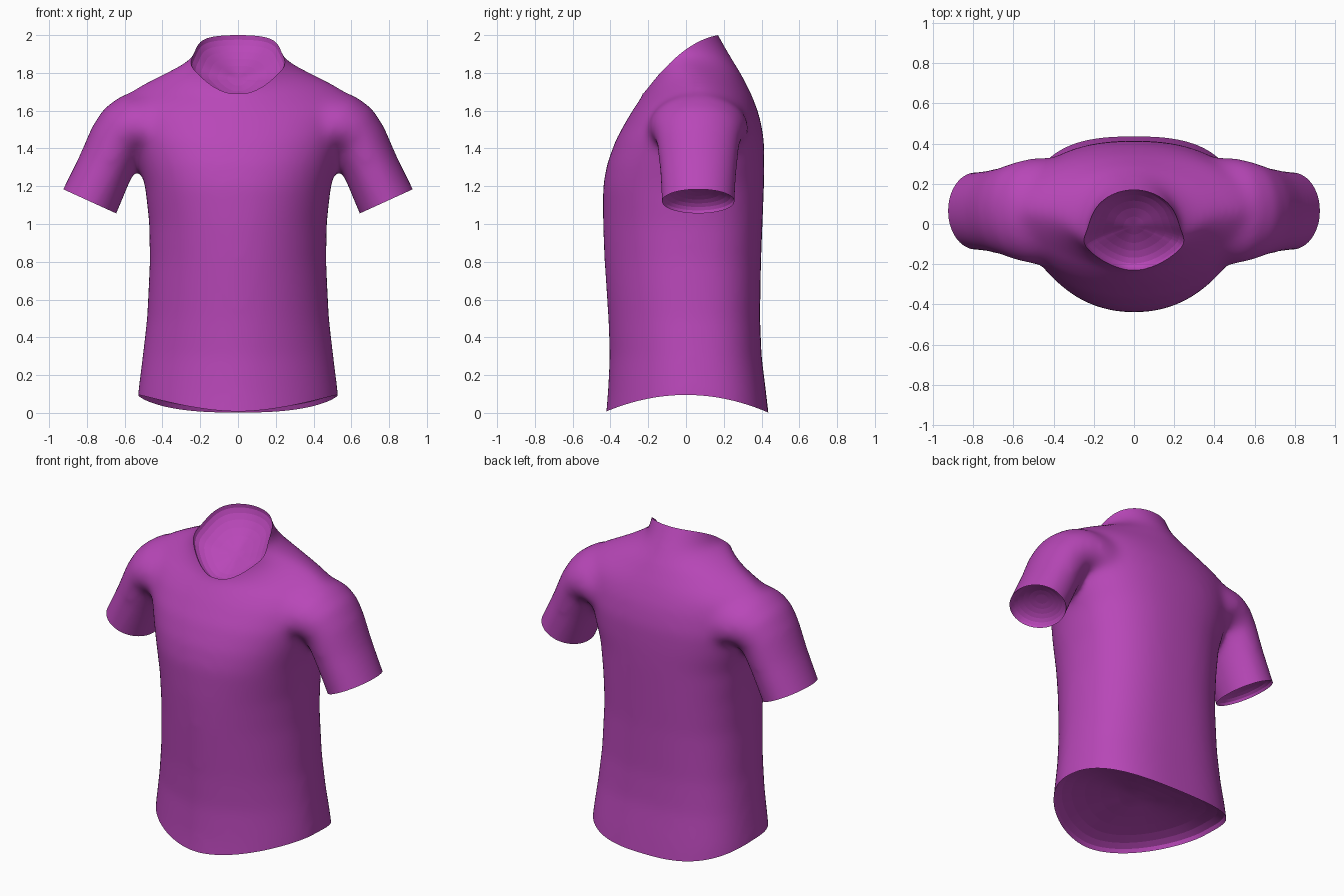
import bpy, bmesh, math
from mathutils import Vector

if "Cube" in bpy.data.objects:
    bpy.data.objects.remove(bpy.data.objects["Cube"])

SEG = 64


def loft(bm, rings):
    """Closed solid through a list of point rings."""
    loops = [[bm.verts.new(p) for p in r] for r in rings]
    for a, b in zip(loops, loops[1:]):
        for i in range(SEG):
            j = (i + 1) % SEG
            bm.faces.new((a[i], a[j], b[j], b[i]))
    bm.faces.new(loops[0][::-1])
    bm.faces.new(loops[-1])


def spow(v, e):
    return math.copysign(abs(v) ** e, v)


def torso_ring(z, hw, front, back, cy, nf, nb):
    """Superellipse section with different front and back halves."""
    pts = []
    for i in range(SEG):
        a = 2 * math.pi * i / SEG
        c, s = math.cos(a), math.sin(a)
        n, depth = (nb, back - cy) if s > 0 else (nf, cy - front)
        pts.append((hw * spow(c, 2 / n), cy + depth * spow(s, 2 / n), z))
    return pts


def sleeve_ring(side, x, z, tilt, r, ry):
    """Ellipse centred on the sleeve path, tilted in the front plane."""
    ux, uz = math.cos(math.radians(tilt)), math.sin(math.radians(tilt))
    pts = []
    for i in range(SEG):
        a = 2 * math.pi * i / SEG * side
        k = r * math.cos(a)
        pts.append((side * (x + ux * k), 0.065 + ry * math.sin(a), z + uz * k))
    return pts[::-1]


# Torso: z, half width, front y, back y, y of widest point, front and back roundness
TORSO = [
    (-0.12, 0.545, -0.435, 0.45, 0.01, 1.8, 2.7),
    (0.10, 0.530, -0.415, 0.425, 0.01, 1.8, 2.7),
    (0.30, 0.505, -0.405, 0.400, 0.01, 1.8, 2.65),
    (0.50, 0.482, -0.412, 0.392, 0.01, 1.85, 2.6),
    (0.80, 0.467, -0.432, 0.397, 0.01, 1.9, 2.5),
    (1.00, 0.470, -0.440, 0.405, 0.02, 2.0, 2.5),
    (1.20, 0.492, -0.440, 0.413, 0.03, 2.15, 2.4),
    (1.32, 0.525, -0.418, 0.415, 0.05, 2.2, 2.4),
    (1.45, 0.565, -0.370, 0.413, 0.06, 2.2, 2.3),
    (1.57, 0.610, -0.303, 0.390, 0.06, 2.0, 2.1),
    (1.64, 0.620, -0.258, 0.365, 0.06, 1.75, 2.0),
    (1.69, 0.585, -0.224, 0.345, 0.06, 1.55, 1.85),
    (1.74, 0.505, -0.220, 0.320, 0.06, 1.4, 1.75),
    (1.79, 0.405, -0.220, 0.295, 0.05, 1.4, 1.75),
    (1.84, 0.305, -0.220, 0.265, 0.01, 1.65, 1.8),
    (1.89, 0.232, -0.220, 0.235, -0.03, 2.1, 2.0),
    (1.95, 0.220, -0.220, 0.200, -0.03, 2.1, 2.0),
    (2.00, 0.220, -0.220, 0.172, -0.03, 2.1, 2.0),
    (2.12, 0.220, -0.220, 0.105, -0.03, 2.1, 2.0),
]
# Sleeve from cuff into the chest: x, z, tilt, radius, half depth in y
SLEEVE = [(0.835, 1.01, 24.5, 0.158, 0.194), (0.785, 1.12, 24.5, 0.157, 0.195),
          (0.702, 1.302, 24.5, 0.150, 0.207), (0.640, 1.44, 28, 0.153, 0.222),
          (0.575, 1.49, 42, 0.183, 0.247), (0.50, 1.50, 58, 0.215, 0.267),
          (0.40, 1.50, 68, 0.22, 0.265), (0.30, 1.50, 78, 0.20, 0.22)]

bm = bmesh.new()
loft(bm, [torso_ring(*r) for r in TORSO])
for side in (1, -1):
    loft(bm, [sleeve_ring(side, *r) for r in SLEEVE])
bmesh.ops.recalc_face_normals(bm, faces=bm.faces[:])
mesh = bpy.data.meshes.new("shirt")
bm.to_mesh(mesh)
bm.free()
shirt = bpy.data.objects.new("shirt", mesh)
bpy.context.collection.objects.link(shirt)

# Fuse torso and sleeves into one skin, then soften the joins
remesh = shirt.modifiers.new("fuse", 'REMESH')
remesh.mode = 'VOXEL'
remesh.voxel_size = 0.018
soften = shirt.modifiers.new("soften", 'SMOOTH')
soften.factor = 0.5
soften.iterations = 32
fused = bpy.data.meshes.new_from_object(
    shirt.evaluated_get(bpy.context.evaluated_depsgraph_get()))
shirt.modifiers.clear()
shirt.data = fused


def cut(bm, co, no, inside=lambda v: True):
    """Slice and drop everything on the normal side, among chosen vertices."""
    vs = {v for v in bm.verts if inside(v.co)}
    es = [e for e in bm.edges if all(v in vs for v in e.verts)]
    fs = [f for f in bm.faces if all(v in vs for v in f.verts)]
    bmesh.ops.bisect_plane(bm, geom=list(vs) + es + fs, dist=1e-5, plane_co=co,
                           plane_no=no, clear_outer=True)


def curved_cut(bm, height, no):
    """Cut along z = height(x, y) by shearing the mesh flat and back."""
    for v in bm.verts:
        v.co.z -= height(v.co.x, v.co.y)
    cut(bm, Vector((0, 0, 0)), Vector(no))
    for v in bm.verts:
        v.co.z += height(v.co.x, v.co.y)


def neckline(x, y):
    t = min(max((y + 0.22) / 0.39, 0), 1)
    return max(1.69 + 0.31 * (t + 0.78 * t * (1 - t)), 1.687 + 2.4 * x * x)


def hemline(x, y):
    return 0.095 - 0.095 * (y / 0.44) ** 2


def bowl(bm, inside, inward, depth, steps=7):
    """Close an opening with a smooth lining that curves inward."""
    ring = [e for e in bm.edges if e.is_boundary and all(inside(v.co) for v in e.verts)]
    for e in ring:
        e.smooth = False
    rim = {v for e in ring for v in e.verts}
    mid = sum((v.co for v in rim), Vector()) / len(rim)
    d = Vector(inward).normalized() * depth
    scale, sink = 1.0, 0.0
    for i in range(1, steps + 1):
        a = math.pi / 2 * i / steps
        s, k = max(math.cos(a), 0.001), math.sin(a)
        out = bmesh.ops.extrude_edge_only(bm, edges=ring)["geom"]
        verts = [g for g in out if isinstance(g, bmesh.types.BMVert)]
        ring = [g for g in out if isinstance(g, bmesh.types.BMEdge) and g.is_boundary]
        for v in verts:
            v.co = mid + (v.co - mid - d * sink) * (s / scale) + d * k
        scale, sink = s, k
    bmesh.ops.pointmerge(bm, verts=verts, merge_co=mid + d)


# Open the neck, hem and cuffs
bm = bmesh.new()
bm.from_mesh(fused)
curved_cut(bm, neckline, (0, 0, 1))
curved_cut(bm, hemline, (0, 0, -1))
for side in (1, -1):
    cut(bm, Vector((side * 0.785, 0, 1.12)), Vector((side * 0.415, 0, -0.91)),
        lambda p: p.x * side > 0.58 and p.z < 1.4)

# Recessed linings inside each opening
bowl(bm, lambda p: p.z > 1.5, (0, 0.35, -0.94), 0.10)
bowl(bm, lambda p: p.z < 0.3, (0, 0, 1), 0.10)
for side in (1, -1):
    bowl(bm, lambda p: p.x * side > 0.58 and 0.9 < p.z < 1.4,
         (-side * 0.415, 0, 0.91), 0.07)
bmesh.ops.recalc_face_normals(bm, faces=bm.faces[:])
for f in bm.faces:
    f.smooth = True
bm.to_mesh(fused)
bm.free()

# Cloth colour
cloth = bpy.data.materials.new("purple cloth")
cloth.diffuse_color = (0.48, 0.063, 0.48, 1)
cloth.use_nodes = True
cloth.node_tree.nodes["Principled BSDF"].inputs["Base Color"].default_value = cloth.diffuse_color
fused.materials.clear()
fused.materials.append(cloth)
